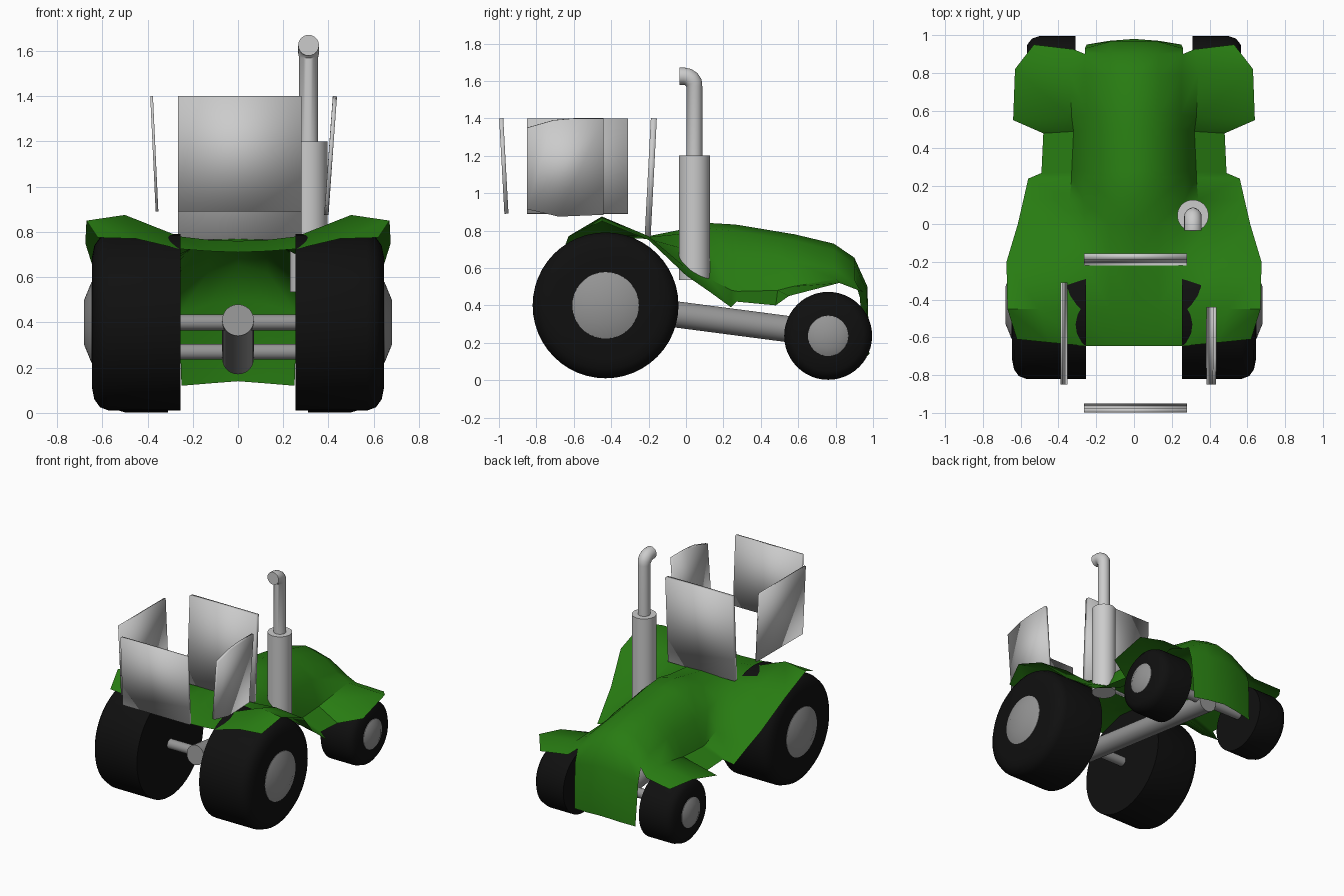
import bpy, bmesh, math
from mathutils import Vector

if "Cube" in bpy.data.objects:
    bpy.data.objects.remove(bpy.data.objects["Cube"])


def material(name, r, g, b):
    m = bpy.data.materials.new(name)
    m.diffuse_color = (r, g, b, 1)
    m.use_nodes = True
    m.node_tree.nodes["Principled BSDF"].inputs["Base Color"].default_value = m.diffuse_color
    return m


GREEN = material("body green", 0.021, 0.2, 0.006)
BLACK = material("tyre black", 0.005, 0.005, 0.005)
LIGHT = material("light grey", 0.6, 0.6, 0.6)
GREY = material("hub grey", 0.3, 0.3, 0.3)


def make(name, verts, faces, mat, angle=35):
    me = bpy.data.meshes.new(name)
    me.from_pydata(verts, [], faces)
    bm = bmesh.new()
    bm.from_mesh(me)
    bmesh.ops.remove_doubles(bm, verts=bm.verts, dist=1e-5)
    bmesh.ops.recalc_face_normals(bm, faces=bm.faces)
    bm.to_mesh(me)
    bm.free()
    me.materials.append(mat)
    ob = bpy.data.objects.new(name, me)
    bpy.context.collection.objects.link(ob)
    bpy.ops.object.select_all(action='DESELECT')
    ob.select_set(True)
    bpy.context.view_layer.objects.active = ob
    bpy.ops.object.shade_smooth_by_angle(angle=math.radians(angle))
    return ob


def lathe(name, origin, axis, profile, mat, n=36):
    """Revolve (distance, radius) pairs about an axis, capping both ends."""
    q = Vector(axis).normalized().to_track_quat('Z', 'Y')
    o = Vector(origin)
    verts = [o + q @ Vector((r * math.cos(2 * math.pi * i / n),
                             r * math.sin(2 * math.pi * i / n), d))
             for d, r in profile for i in range(n)]
    faces = [(k * n + i, k * n + (i + 1) % n, (k + 1) * n + (i + 1) % n, (k + 1) * n + i)
             for k in range(len(profile) - 1) for i in range(n)]
    last = (len(profile) - 1) * n
    faces += [tuple(range(n)), tuple(range(last, last + n))]
    return make(name, verts, faces, mat)


def rod(name, a, b, r, mat):
    d = Vector(b) - Vector(a)
    return lathe(name, a, d, [(0, r), (d.length, r)], mat)


def pane(name, corners, thick):
    ob = make(name, corners, [tuple(range(len(corners)))], LIGHT)
    s = ob.modifiers.new("thickness", 'SOLIDIFY')
    s.thickness = thick
    s.offset = 0
    return ob


# Wheels and hubs
for s, side in ((-1, "left"), (1, "right")):
    ax = (s, 0, 0)
    rear, front = (0, -0.43, 0.4), (0, 0.76, 0.237)
    lathe("rear_tyre_" + side, rear, ax,
          [(0.255, 0.39), (0.57, 0.39), (0.61, 0.375), (0.635, 0.34), (0.645, 0.29), (0.645, 0.17)], BLACK, 48)
    lathe("rear_hub_" + side, rear, ax, [(0.63, 0.18), (0.648, 0.178), (0.68, 0.10)], GREY)
    lathe("front_tyre_" + side, front, ax,
          [(0.31, 0.235), (0.50, 0.235), (0.54, 0.222), (0.565, 0.19), (0.57, 0.10)], BLACK, 48)
    lathe("front_hub_" + side, front, ax, [(0.56, 0.11), (0.573, 0.108), (0.595, 0.065)], GREY)

# Axles and backbone tube
rod("rear_axle", (-0.3, -0.43, 0.4), (0.3, -0.43, 0.4), 0.035, GREY)
rod("front_axle", (-0.4, 0.76, 0.27), (0.4, 0.76, 0.27), 0.035, GREY)
rod("backbone_tube", (0, -0.5, 0.41), (0, 0.8, 0.24), 0.07, GREY)

# Body shell: (centre y, edge y, half section from ridge to fender edge)
rows = [
    (-0.645, -0.61, [(0, .71), (.13, .715), (.26, .725), (.45, .77), (.62, .775)]),
    (-0.45, -0.45, [(0, .76), (.13, .765), (.26, .78), (.5, .875), (.67, .85)]),
    (-0.2, -0.2, [(0, .77), (.13, .765), (.26, .755), (.45, .77), (.675, .75)]),
    (0.0, 0.0, [(0, .81), (.13, .785), (.26, .70), (.40, .60), (.615, .56)]),
    (0.13, 0.13, [(0, .84), (.13, .81), (.27, .68), (.34, .54), (.585, .47)]),
    (0.25, 0.24, [(0, .833), (.13, .80), (.27, .66), (.33, .48), (.56, .39)]),
    (0.28, 0.27, [(0, .83), (.13, .795), (.27, .655), (.33, .475), (.49, .42)]),
    (0.5, 0.48, [(0, .793), (.13, .76), (.25, .65), (.32, .48), (.48, .40)]),
    (0.58, 0.55, [(0, .78), (.13, .745), (.25, .63), (.33, .50), (.64, .45)]),
    (0.79, 0.82, [(0, .73), (.13, .695), (.25, .60), (.34, .54), (.63, .52)]),
    (0.9, 0.95, [(0, .655), (.13, .62), (.26, .54), (.32, .49), (.53, .47)]),
]
nose = [[(0, .97, .5), (.13, .965, .48), (.26, .93, .44)],
        [(0, .98, .14), (.13, .97, .13), (.25, .95, .12)]]
grid = [[(x, y + (ye - y) * max(0, c - 2) / 2, z) for c, (x, z) in enumerate(sec)]
        for y, ye, sec in rows] + nose
verts, faces = [], []
for s in (-1, 1):
    for a, b in zip(grid, grid[1:]):
        for c in range(min(len(a), len(b)) - 1):
            k = len(verts)
            verts += [(s * p[0], p[1], p[2]) for p in (a[c], a[c + 1], b[c + 1], b[c])]
            faces.append((k, k + 1, k + 2, k + 3))
make("body_shell", verts, faces, GREEN, 40)

# Exhaust: muffler, then a bent pipe
ex, ey = 0.312, 0.045
rod("muffler", (ex, ey, 0.535), (ex, ey, 1.2), 0.083, LIGHT)
path = [(ey, 1.19), (ey, 1.57)]
path += [(ey - 0.055 + 0.055 * math.cos(t), 1.57 + 0.055 * math.sin(t))
         for t in (math.radians(a) for a in (22, 45, 68, 90))] + [(-0.035, 1.625)]
n, verts, faces = 24, [], []
for k, (y, z) in enumerate(path):
    p0, p1 = path[max(k - 1, 0)], path[min(k + 1, len(path) - 1)]
    t = Vector((0, p1[0] - p0[0], p1[1] - p0[1])).normalized()
    u, w = Vector((1, 0, 0)), t.cross(Vector((1, 0, 0)))
    r = 0.042 if k < 2 else 0.046
    for i in range(n):
        a = 2 * math.pi * i / n
        verts.append(Vector((ex, y, z)) + r * (u * math.cos(a) + w * math.sin(a)))
        if k:
            j = (i + 1) % n
            faces.append(((k - 1) * n + i, (k - 1) * n + j, k * n + j, k * n + i))
faces += [tuple(range(n)), tuple(range(len(verts) - n, len(verts)))]
make("exhaust_pipe", verts, faces, LIGHT)

# Cab panes, leaning slightly outward
pane("front_pane", [(-.265, -.205, .765), (.28, -.205, .765), (.28, -.172, 1.4), (-.265, -.172, 1.4)], 0.032)
pane("rear_pane", [(-.265, -.96, .89), (.28, -.96, .89), (.28, -.988, 1.4), (-.265, -.988, 1.4)], 0.022)
pane("left_pane", [(-.358, -.31, .89), (-.358, -.85, .89), (-.382, -.85, 1.4), (-.382, -.31, 1.4)], 0.012)
pane("right_pane", [(.392, -.44, .885), (.39, -.68, .875), (.393, -.85, .915),
                    (.425, -.85, 1.35), (.428, -.71, 1.39), (.428, -.6, 1.4), (.428, -.44, 1.4)], 0.018)
